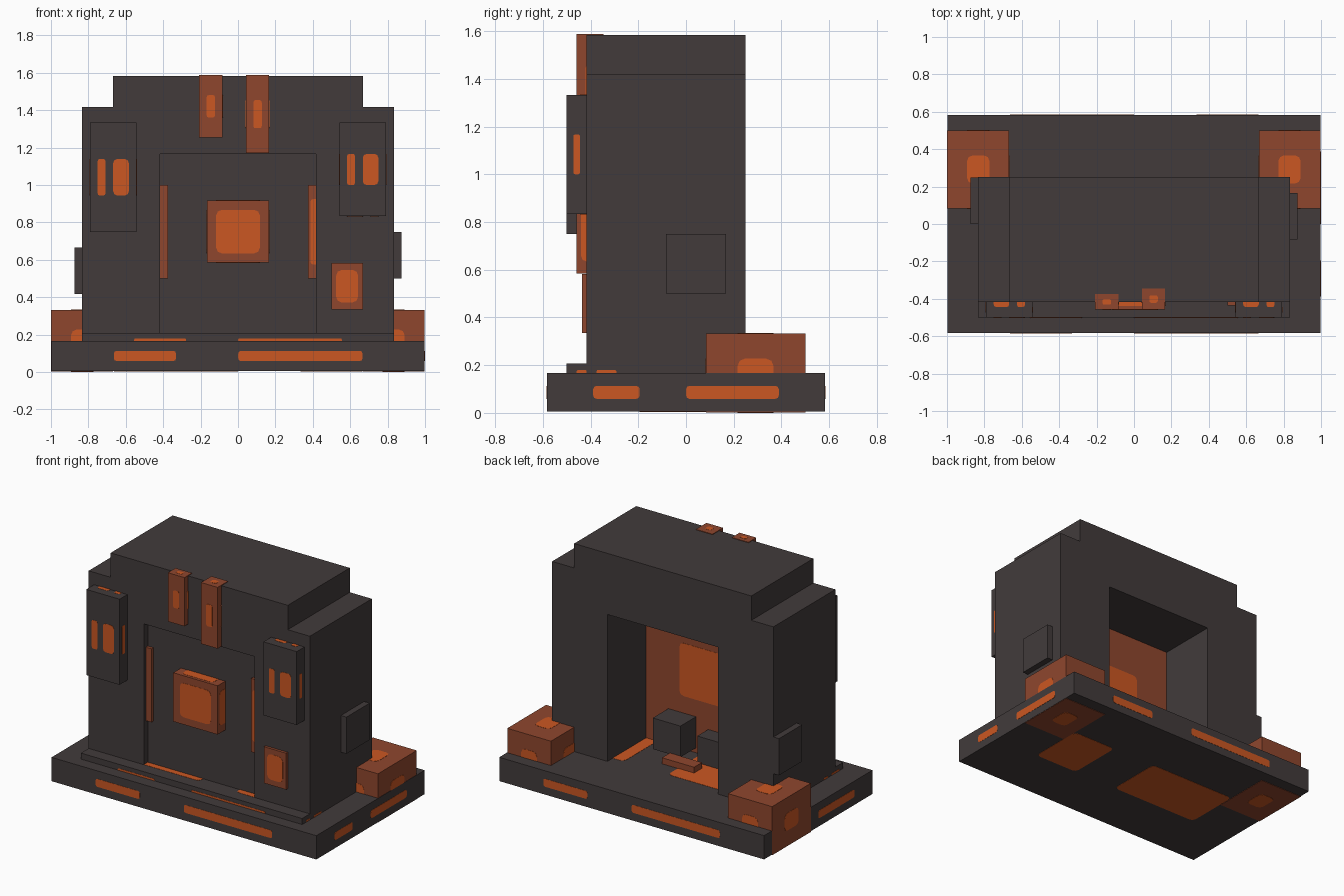
import bpy, bmesh, math

cube = bpy.data.objects.get("Cube")
if cube:
    bpy.data.objects.remove(cube, do_unlink=True)


def material(name, rgb):
    m = bpy.data.materials.new(name)
    m.use_nodes = True
    m.diffuse_color = (*rgb, 1)
    m.node_tree.nodes["Principled BSDF"].inputs["Base Color"].default_value = (*rgb, 1)
    return m


DARK = material("charcoal stone", (0.054, 0.044, 0.044))
RUST = material("rust brown", (0.275, 0.062, 0.027))
GLOW = material("glowing orange", (0.60, 0.095, 0.016))


def finish(name, bm, mat):
    bmesh.ops.recalc_face_normals(bm, faces=bm.faces)
    me = bpy.data.meshes.new(name)
    bm.to_mesh(me)
    bm.free()
    me.materials.append(mat)
    ob = bpy.data.objects.new(name, me)
    bpy.context.collection.objects.link(ob)
    return ob


def prism(bm, points, offset):
    """Extrude a flat outline by an offset vector."""
    face = bm.faces.new([bm.verts.new(p) for p in points])
    ext = bmesh.ops.extrude_face_region(bm, geom=[face])
    moved = [g for g in ext["geom"] if isinstance(g, bmesh.types.BMVert)]
    bmesh.ops.translate(bm, verts=moved, vec=offset)


# Per side: normal axis, normal sign, horizontal axis, reading direction
SIDES = {"front": (1, -1, 0, 1), "back": (1, 1, 0, -1),
         "right": (0, 1, 1, 1), "left": (0, -1, 1, -1),
         "top": (2, 1, 0, -1), "bottom": (2, -1, 0, -1)}

# Glow patterns as fractions of a side: horizontal start/end, vertical start/end
SLOTS = [(1 / 6, 1 / 3, 1 / 3, 2 / 3), (1 / 2, 5 / 6, 1 / 3, 2 / 3)]
CORE = [(0.32, 0.68, 0.32, 0.68)]
WIDE = [(0.15, 0.85, 0.15, 0.85)]
THICK = 0.0015


def glow_plates(name, lo, hi, pattern, sides):
    """Thin plates with rounded corners laid on the chosen sides of a box."""
    bm = bmesh.new()
    for side in sides.split():
        n, sign, h, direction = SIDES[side]
        v = 3 - n - h
        for u0, u1, v0, v1 in pattern:
            if direction < 0:
                u0, u1 = 1 - u1, 1 - u0
            a0, a1 = (lo[h] + t * (hi[h] - lo[h]) for t in (u0, u1))
            b0, b1 = (lo[v] + t * (hi[v] - lo[v]) for t in (v0, v1))
            r = min(0.03, 0.25 * min(a1 - a0, b1 - b0))
            corners = [(a1 - r, b1 - r), (a0 + r, b1 - r), (a0 + r, b0 + r), (a1 - r, b0 + r)]
            pts = []
            for i, (ca, cb) in enumerate(corners):
                for k in range(3):
                    ang = (i + k / 2) * math.pi / 2
                    p = [0, 0, 0]
                    p[n] = hi[n] if sign > 0 else lo[n]
                    p[h], p[v] = ca + r * math.cos(ang), cb + r * math.sin(ang)
                    pts.append(p)
            off = [0, 0, 0]
            off[n] = sign * THICK
            prism(bm, pts, off)
    return finish(name + "_glow", bm, GLOW)


def box(name, lo, hi, mat, pattern=None, sides=""):
    bm = bmesh.new()
    (x0, y0, z0), (x1, y1, z1) = lo, hi
    prism(bm, [(x0, y0, z0), (x1, y0, z0), (x1, y1, z0), (x0, y1, z0)], (0, 0, z1 - z0))
    ob = finish(name, bm, mat)
    if pattern:
        glow_plates(name, lo, hi, pattern, sides)
    return ob


# Base slab and front step
box("base_slab", (-0.996, -0.583, 0.005), (0.998, 0.583, 0.167), DARK, SLOTS,
    "front back left right top bottom")
box("front_step", (-0.833, -0.5, 0.125), (0.833, -0.25, 0.208), DARK, SLOTS,
    "front left right top")

# Main body: stepped arch outline pulled from front to back
half = [(0.417, 0.16), (0.833, 0.16), (0.833, 1.417), (0.667, 1.417), (0.667, 1.583)]
outline = half + [(-x, z) for x, z in reversed(half)] + [(-0.417, 1.167), (0.417, 1.167)]
bm = bmesh.new()
prism(bm, [(x, -0.417, z) for x, z in outline], (0, 0.667, 0))
finish("arch_body", bm, DARK)

# Recessed front wall, and the hearth wall at the rear of the alcove
box("recessed_front_wall", (-0.42, -0.375, 0.16), (0.42, -0.25, 1.17), DARK)
box("hearth_wall", (-0.418, -0.26, 0.16), (0.418, -0.167, 1.168), RUST)
glow_plates("hearth_wall", (-0.458, -0.26, 0.208), (0.458, -0.167, 1.208), CORE, "back")

# Contents of the alcove
box("alcove_block_left", (0.042, -0.18, 0.2), (0.25, 0.0, 0.412), DARK)
box("alcove_block_right", (-0.28, -0.18, 0.16), (-0.05, -0.05, 0.35), DARK)
box("alcove_bar", (-0.12, 0.0, 0.16), (0.122, 0.085, 0.208), RUST)

# Corner blocks at the back of the base
box("corner_block_left", (0.667, 0.083, 0.002), (0.996, 0.5, 0.333), RUST, CORE,
    "front back left right top bottom")
box("corner_block_right", (-0.9985, 0.083, 0.002), (-0.667, 0.5, 0.333), RUST, CORE,
    "front back left right top bottom")

# Raised panels on the front
box("front_panel_right", (-0.792, -0.5, 0.75), (-0.542, -0.333, 1.333), DARK, SLOTS,
    "front left right top bottom")
box("front_panel_left", (0.542, -0.5, 0.833), (0.792, -0.333, 1.333), DARK, SLOTS,
    "front left right top bottom")
box("centre_panel", (-0.167, -0.458, 0.585), (0.167, -0.333, 0.917), RUST, WIDE,
    "front left right top bottom")
box("small_plate", (0.5, -0.435, 0.335), (0.667, -0.333, 0.583), RUST, WIDE, "front")

# Vertical strips at the top and inside the recess
box("top_strip_right", (-0.208, -0.458, 1.255), (-0.083, -0.375, 1.587), RUST, CORE,
    "front left right top")
box("top_strip_left", (0.042, -0.458, 1.17), (0.167, -0.345, 1.587), RUST, CORE,
    "front left right top")
box("recess_strip_right", (-0.43, -0.396, 0.5), (-0.375, -0.34, 1.0), RUST)
box("recess_strip_left", (0.375, -0.396, 0.5), (0.458, -0.34, 1.0), RUST, WIDE, "front")

# Plain blocks on the sides of the body
box("side_block_left", (0.82, -0.083, 0.5), (0.875, 0.167, 0.75), DARK)
box("side_block_right", (-0.875, 0.0, 0.417), (-0.82, 0.249, 0.667), DARK)
